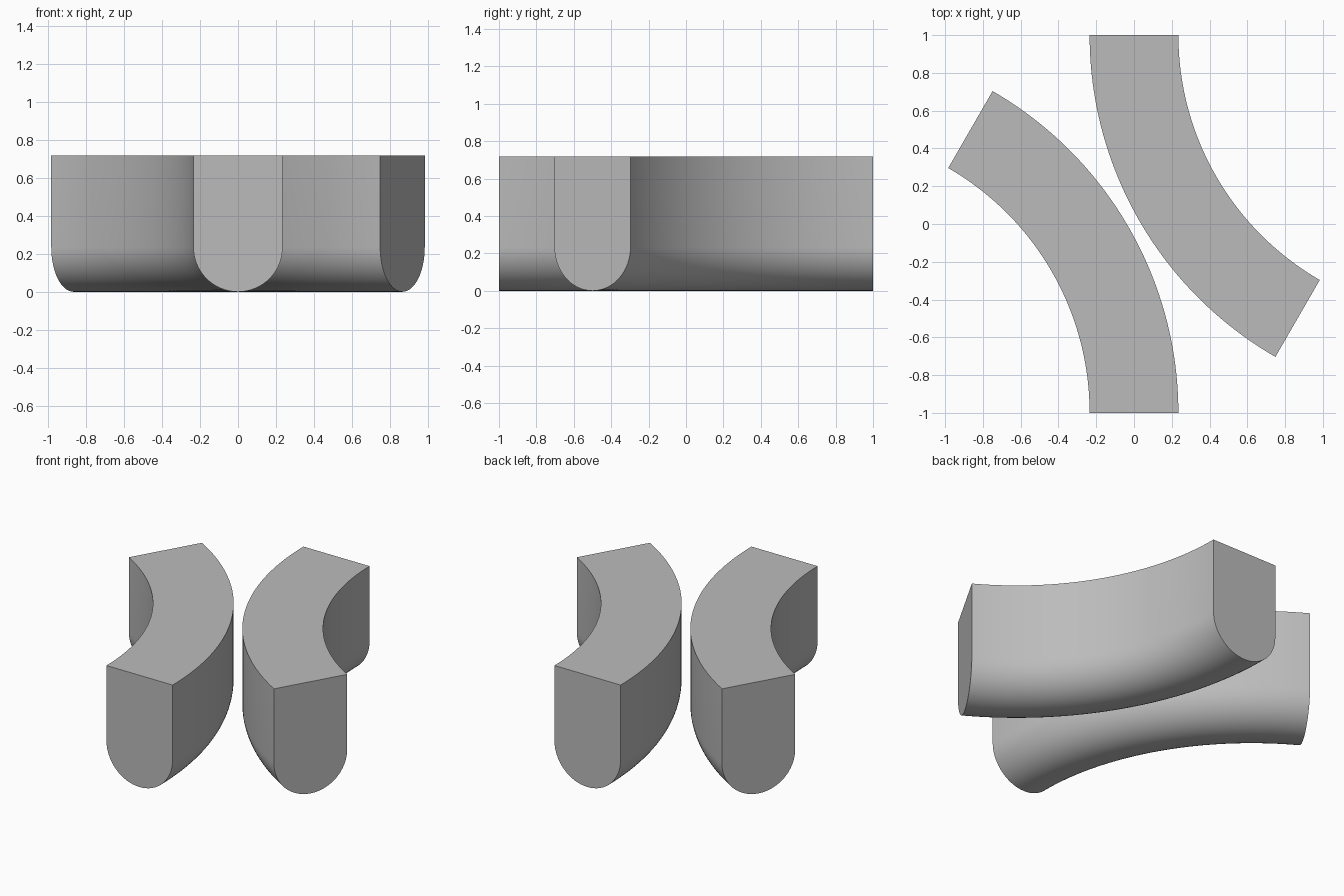
import bpy, bmesh
from math import pi, cos, sin, radians
from mathutils import Matrix, Vector

if "Cube" in bpy.data.objects:
    bpy.data.objects.remove(bpy.data.objects["Cube"])

BEND_RADIUS = 3 ** 0.5
HALF_WIDTH = 0.235
HEIGHT = 0.718
SWEEP = radians(60)
ROUND_STEPS, BEND_STEPS = 32, 48

grey = bpy.data.materials.new("plain grey")
grey.use_nodes = True
colour = (0.5, 0.5, 0.5, 1)
grey.diffuse_color = colour
grey.node_tree.nodes["Principled BSDF"].inputs["Base Color"].default_value = colour


def curved_block(name, turn):
    """Sweep a round-bottomed section along a 60 degree bend."""
    bm = bmesh.new()
    # Section: flat top, straight sides, half-round underside
    section = [(HALF_WIDTH, HEIGHT), (-HALF_WIDTH, HEIGHT)]
    for i in range(ROUND_STEPS + 1):
        a = pi + pi * i / ROUND_STEPS
        section.append((HALF_WIDTH * cos(a), HALF_WIDTH * (1 + sin(a))))
    start = [bm.verts.new((x, -1, z)) for x, z in section]
    edges = [bm.edges.new((v, start[i - 1])) for i, v in enumerate(start)]
    end = bmesh.ops.spin(bm, geom=edges, cent=(-BEND_RADIUS, -1, 0), axis=(0, 0, 1),
                         angle=SWEEP, steps=BEND_STEPS, use_duplicate=False)["geom_last"]
    # End caps
    bm.faces.new(start)
    bmesh.ops.contextual_create(bm, geom=[e for e in end if isinstance(e, bmesh.types.BMEdge)])
    bmesh.ops.recalc_face_normals(bm, faces=bm.faces)
    bmesh.ops.rotate(bm, verts=bm.verts, cent=Vector(), matrix=Matrix.Rotation(turn, 3, "Z"))

    mesh = bpy.data.meshes.new(name)
    bm.to_mesh(mesh)
    bm.free()
    mesh.materials.append(grey)
    obj = bpy.data.objects.new(name, mesh)
    bpy.context.collection.objects.link(obj)
    bpy.ops.object.select_all(action="DESELECT")
    obj.select_set(True)
    bpy.context.view_layer.objects.active = obj
    bpy.ops.object.shade_smooth_by_angle(angle=radians(30))


# Two matching blocks, back to back
curved_block("front_curved_block", 0)
curved_block("back_curved_block", pi)
